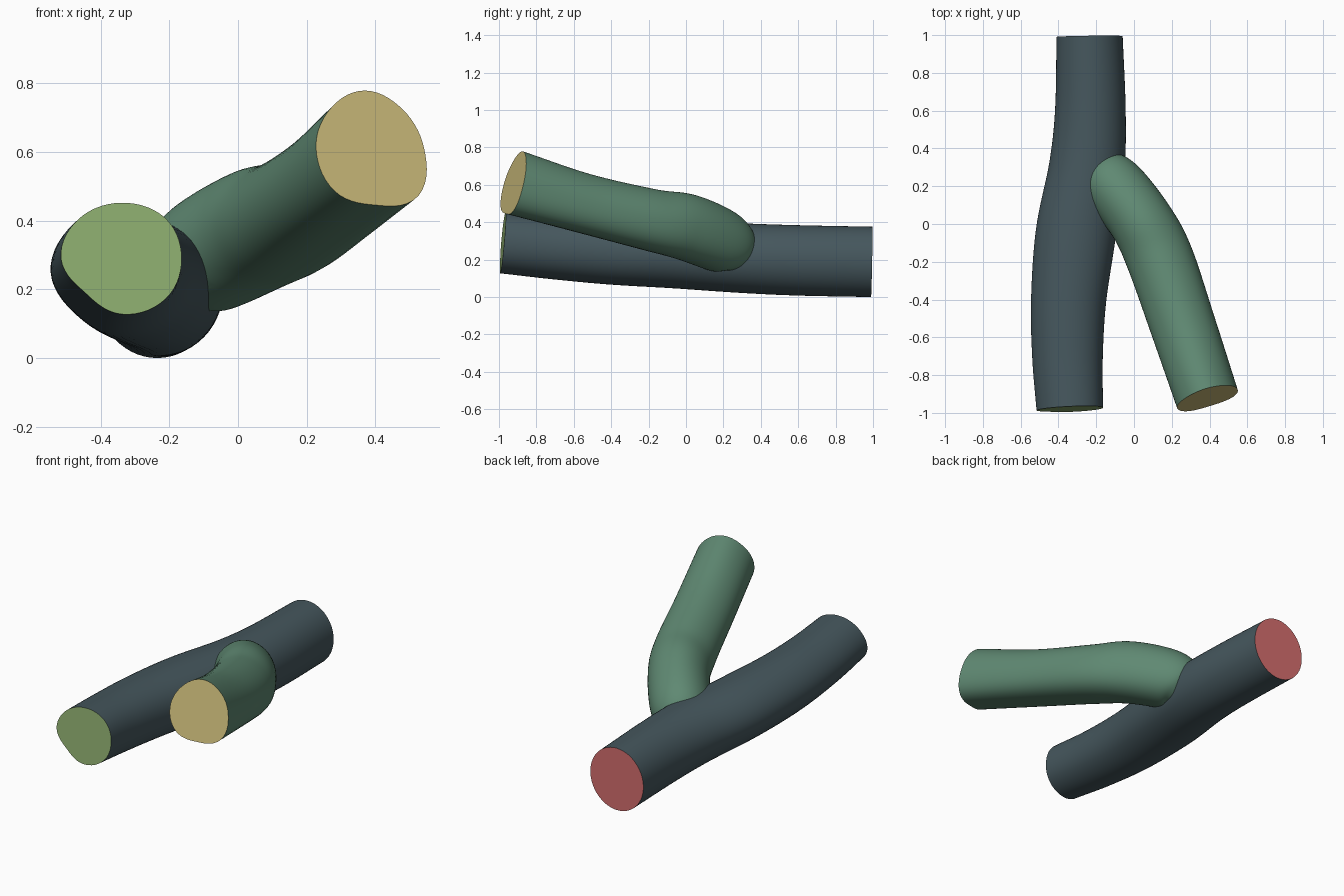
import bpy, bmesh, math
from mathutils import Vector

if "Cube" in bpy.data.objects:
    bpy.data.objects.remove(bpy.data.objects["Cube"])

SEG, STEPS = 56, 10


def material(name, rgb):
    m = bpy.data.materials.new(name)
    m.diffuse_color = (*rgb, 1)
    m.use_nodes = True
    m.node_tree.nodes["Principled BSDF"].inputs["Base Color"].default_value = m.diffuse_color
    return m


MATS = [material("trunk_wall", (0.06, 0.095, 0.11)),
        material("branch_wall", (0.115, 0.25, 0.17)),
        material("trunk_back_cap", (0.68, 0.16, 0.16)),
        material("trunk_front_cap", (0.27, 0.42, 0.16)),
        material("branch_cap", (0.55, 0.46, 0.18))]


def spline(p0, p1, p2, p3, t):
    return [0.5 * (2*b + (c - a)*t + (2*a - 5*b + 4*c - d)*t*t + (3*b - a - 3*c + d)*t**3)
            for a, b, c, d in zip(p0, p1, p2, p3)]


def resample(rows):
    first = [2*a - b for a, b in zip(rows[0], rows[1])]
    last = [2*a - b for a, b in zip(rows[-1], rows[-2])]
    r = [first] + rows + [last]
    out = [spline(*r[i:i + 4], s / STEPS) for i in range(len(rows) - 1) for s in range(STEPS)]
    return out + [list(rows[-1])]


def bulge(profile, angle):
    # periodic smooth lookup of 8 radius multipliers, every 45 degrees
    f = angle / (math.pi / 4)
    i = int(f)
    return spline(*[[profile[(i + k) % 8]] for k in (-1, 0, 1, 2)], f - i)[0]


def tube(name, rows, profile, wall, start_cap, end_cap):
    """Loft through rows of (x, y, z, half width, half height)."""
    rows = resample(rows)
    n = len(rows)
    pts = [Vector(r[:3]) for r in rows]
    bm = bmesh.new()
    rings = []
    for i, r in enumerate(rows):
        t = (pts[min(i + 1, n - 1)] - pts[max(i - 1, 0)]).normalized()
        u = Vector((0, 0, 1)).cross(t).normalized()
        v = t.cross(u)
        w = i / (n - 1)
        ring = []
        for k in range(SEG):
            a = 2 * math.pi * k / SEG
            m = 1 + (bulge(profile, a) - 1) * w
            ring.append(bm.verts.new(pts[i] + m * (u * r[3] * math.cos(a) + v * r[4] * math.sin(a))))
        rings.append(ring)
    for A, B in zip(rings, rings[1:]):
        for k in range(SEG):
            j = (k + 1) % SEG
            bm.faces.new((A[k], A[j], B[j], B[k])).material_index = wall
    bm.faces.new(rings[0][::-1]).material_index = start_cap
    bm.faces.new(rings[-1]).material_index = end_cap
    bmesh.ops.recalc_face_normals(bm, faces=bm.faces)
    me = bpy.data.meshes.new(name)
    bm.to_mesh(me)
    bm.free()
    for m in MATS:
        me.materials.append(m)
    ob = bpy.data.objects.new(name, me)
    bpy.context.collection.objects.link(ob)
    return ob


# main trunk, back to front
trunk = tube("forked_tube", [
    (-0.235, 0.993, 0.188, 0.175, 0.188),
    (-0.231, 0.60, 0.196, 0.187, 0.188),
    (-0.250, 0.30, 0.208, 0.200, 0.186),
    (-0.308, -0.05, 0.228, 0.212, 0.182),
    (-0.346, -0.40, 0.245, 0.199, 0.178),
    (-0.352, -0.70, 0.265, 0.187, 0.170),
    (-0.340, -0.98, 0.290, 0.176, 0.163)],
    [1, 1.03, 1, 1.0, 1, 0.86, 1, 1.03], 0, 2, 3)

# side branch, starting inside the trunk
branch = tube("branch", [
    (-0.20, 0.285, 0.215, 0.07, 0.07),
    (-0.165, 0.255, 0.245, 0.135, 0.13),
    (-0.10, 0.195, 0.295, 0.165, 0.17),
    (0.04, 0.01, 0.370, 0.170, 0.180),
    (0.137, -0.185, 0.410, 0.177, 0.168),
    (0.262, -0.55, 0.500, 0.172, 0.162),
    (0.385, -0.92, 0.610, 0.166, 0.176)],
    [1, 0.95, 1, 0.96, 1, 1.03, 0.97, 1.15], 1, 1, 4)

# join both into one continuous skin
mod = trunk.modifiers.new("join", 'BOOLEAN')
mod.operation, mod.solver, mod.object = 'UNION', 'EXACT', branch
bpy.context.view_layer.objects.active = trunk
trunk.select_set(True)
bpy.ops.object.modifier_apply(modifier="join")
bpy.data.objects.remove(branch, do_unlink=True)
bpy.ops.object.shade_smooth_by_angle(angle=math.radians(40))
